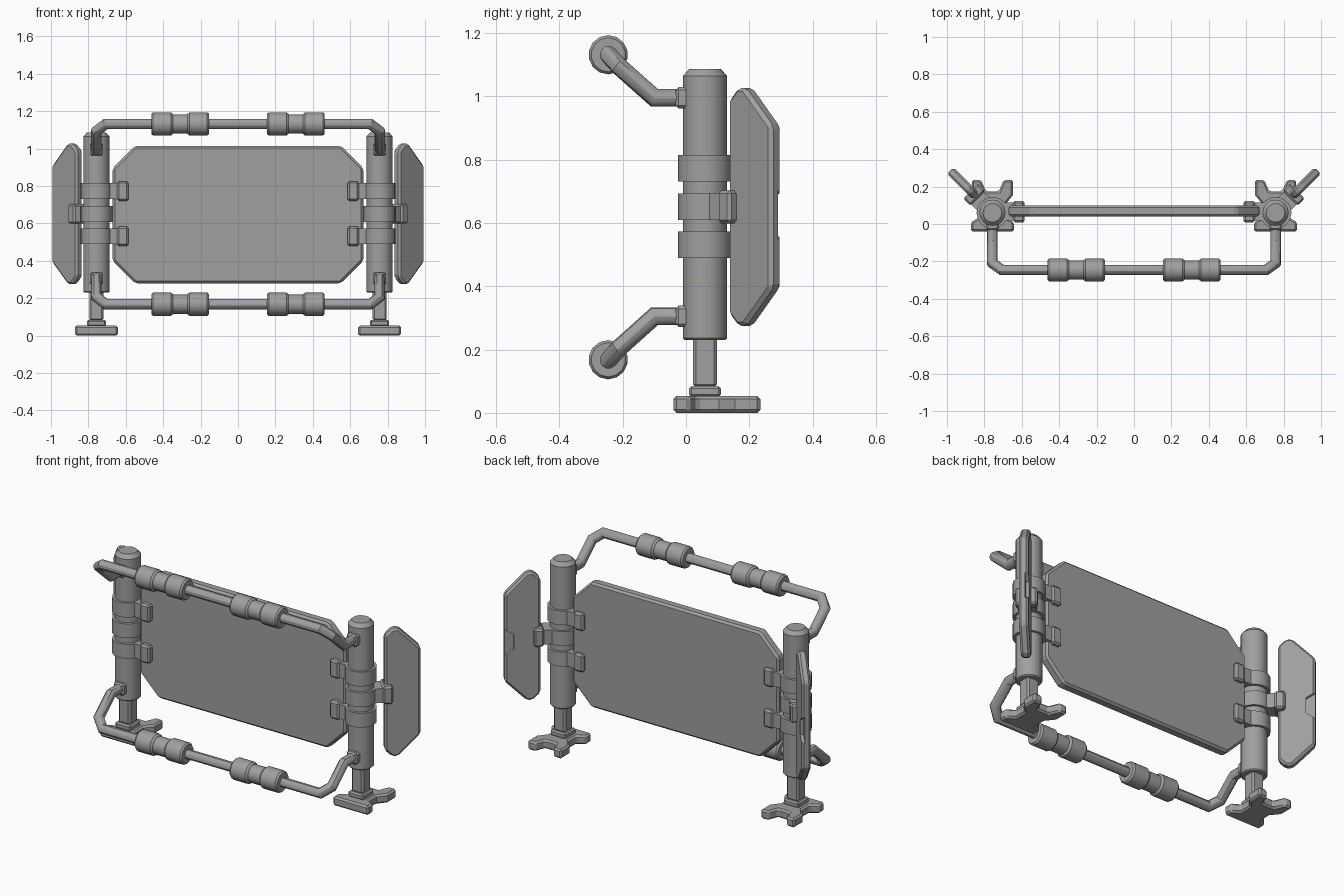
import bpy, bmesh, math
from mathutils import Matrix, Vector

if "Cube" in bpy.data.objects:
    bpy.data.objects.remove(bpy.data.objects["Cube"])

PX, PY = 0.757, 0.06          # post centre
grey = bpy.data.materials.new("steel grey")
grey.diffuse_color = (0.35, 0.35, 0.35, 1)
grey.use_nodes = True
grey.node_tree.nodes["Principled BSDF"].inputs["Base Color"].default_value = grey.diffuse_color


def finish(name, bm, bevel=0.0, matrix=None, smooth=False):
    if matrix:
        bm.transform(matrix)
    bmesh.ops.recalc_face_normals(bm, faces=bm.faces)
    if bevel:
        edges = [e for e in bm.edges if e.calc_face_angle(0) > math.radians(40)]
        bmesh.ops.bevel(bm, geom=edges, offset=bevel, segments=1, affect='EDGES', clamp_overlap=True)
    me = bpy.data.meshes.new(name)
    bm.to_mesh(me)
    bm.free()
    me.materials.append(grey)
    ob = bpy.data.objects.new(name, me)
    bpy.context.collection.objects.link(ob)
    if smooth:
        bpy.ops.object.select_all(action='DESELECT')
        ob.select_set(True)
        bpy.context.view_layer.objects.active = ob
        bpy.ops.object.shade_smooth_by_angle(angle=math.radians(30))
    return ob


def prism(name, pts, lo, hi, bevel=0.0, matrix=None):
    """Outline in local xy, extruded along local z."""
    bm = bmesh.new()
    f = bm.faces.new([bm.verts.new((x, y, lo)) for x, y in pts])
    r = bmesh.ops.extrude_face_region(bm, geom=[f])
    bmesh.ops.translate(bm, vec=(0, 0, hi - lo), verts=[v for v in r['geom'] if isinstance(v, bmesh.types.BMVert)])
    return finish(name, bm, bevel, matrix)


def box(name, lo, hi, bevel=0.0, matrix=None):
    pts = [(lo[0], lo[1]), (hi[0], lo[1]), (hi[0], hi[1]), (lo[0], hi[1])]
    return prism(name, pts, lo[2], hi[2], bevel, matrix)


def lathe(name, profile, matrix, sides=16):
    """Closed solid of (radius, height) rings."""
    bm = bmesh.new()
    rings = [[bm.verts.new((r * math.cos(2 * math.pi * i / sides), r * math.sin(2 * math.pi * i / sides), z))
              for i in range(sides)] for r, z in profile]
    for a, b in zip(rings, rings[1:]):
        for i in range(sides):
            j = (i + 1) % sides
            bm.faces.new((a[i], a[j], b[j], b[i]))
    bm.faces.new(rings[0][::-1])
    bm.faces.new(rings[-1])
    return finish(name, bm, 0, matrix, True)


def tube(name, path, radius, sides=12):
    """Mitred tube along a polyline."""
    pts = [Vector(p) for p in path]
    bm = bmesh.new()
    d = (pts[1] - pts[0]).normalized()
    u = Vector((1, 0, 0))
    v = d.cross(u)
    ring = [pts[0] + radius * (math.cos(2 * math.pi * i / sides) * u + math.sin(2 * math.pi * i / sides) * v)
            for i in range(sides)]
    rings = [[bm.verts.new(p) for p in ring]]
    for k in range(1, len(pts)):
        d = (pts[k] - pts[k - 1]).normalized()
        n = d if k == len(pts) - 1 else (d + (pts[k + 1] - pts[k]).normalized()).normalized()
        ring = [p + d * ((pts[k] - p).dot(n) / d.dot(n)) for p in ring]
        rings.append([bm.verts.new(p) for p in ring])
    for a, b in zip(rings, rings[1:]):
        for i in range(sides):
            j = (i + 1) % sides
            bm.faces.new((a[i], a[j], b[j], b[i]))
    bm.faces.new(rings[0][::-1])
    bm.faces.new(rings[-1])
    return finish(name, bm, 0, None, True)


def octagon(x0, x1, z0, z1, c, both=True):
    left = [(x0 + c, z1), (x0, z1 - c), (x0, z0 + c), (x0 + c, z0)] if both else \
        [(x0 + c / 3, z1), (x0, z1 - c / 3), (x0, z0 + c / 3), (x0 + c / 3, z0)]
    return left + [(x1 - c, z0), (x1, z0 + c), (x1, z1 - c), (x1 - c, z1)]


UPRIGHT = Matrix.Rotation(math.pi / 2, 4, 'X')     # local (x, y, z) -> (x, -z, y)

# Central shield panel
prism("main_panel", octagon(-0.67, 0.67, 0.28, 1.015, 0.12), -0.1, -0.04, 0.012, UPRIGHT)

for s, side in ((-1, "left"), (1, "right")):
    post = Matrix.Translation((s * PX, PY, 0))
    inward = post @ Matrix.Diagonal((-s, 1, 1, 1))
    outward = post @ Matrix.Diagonal((s, 1, 1, 1)) @ Matrix.Rotation(math.pi / 4, 4, 'Z')

    # Foot with splayed toes
    half = [(0.115, -0.1), (0.115, -0.05), (0.07, -0.025), (0.07, 0.045), (0.11, 0.095),
            (0.11, 0.175), (0.06, 0.175), (0.035, 0.115)]
    foot = half + [(-x, y) for x, y in reversed(half)]
    prism(side + "_foot", foot, 0, 0.054, 0.01, post)
    box(side + "_foot_collar", (-0.05, -0.05, 0.05), (0.05, 0.05, 0.085), 0.008, post)

    # Inner leg and outer post
    box(side + "_leg", (-0.038, -0.038, 0.08), (0.038, 0.038, 0.26), 0.01, post)
    lathe(side + "_post", [(0.064, 0.23), (0.07, 0.236), (0.07, 1.065), (0.05, 1.087)], post)

    # Clamps: two hold the panel, one holds the wing
    for name, z, h, m, reach, off in (("upper_clamp", 0.773, 0.042, inward, 0.172, 0.006),
                                      ("lower_clamp", 0.531, 0.042, inward, 0.172, 0.006),
                                      ("wing_clamp", 0.651, 0.042, outward, 0.165, 0)):
        lathe(f"{side}_{name}_ring", [(0.085, z - h), (0.085, z + h)], post)
        box(f"{side}_{name}_arm", (0.03, off - 0.048, z - h), (0.13, off + 0.048, z + h), 0, m)
        box(f"{side}_{name}_jaw", (0.11, off - 0.057, z - 0.052), (reach, off + 0.057, z + 0.052), 0.01, m)

    # Angled side wing with a shallow recess in the rear outer edge
    wing = prism(side + "_wing", octagon(0.125, 0.319, 0.275, 1.027, 0.12, False), -0.025, 0.025, 0.012,
                 outward @ UPRIGHT)
    notch = [(0.27, 0.58), (0.34, 0.535), (0.34, 0.715), (0.27, 0.67)]
    cutter = prism(side + "_wing_cutter", notch, -0.06, -0.008, 0, outward @ UPRIGHT)
    cutter.hide_render = True
    cutter.hide_viewport = True
    mod = wing.modifiers.new("recess", 'BOOLEAN')
    mod.operation = 'DIFFERENCE'
    mod.solver = 'EXACT'
    mod.object = cutter

    # Handrail sockets
    for name, z in (("upper", 0.996), ("lower", 0.305)):
        box(f"{side}_{name}_socket", (-0.034, -0.093, z - 0.034), (0.034, -0.04, z + 0.034), 0.01, post)

# Handrails with two grips each
for name, z0, z1 in (("upper", 0.996, 1.132), ("lower", 0.305, 0.168)):
    zm = z0 + (z1 - z0) * 0.72
    half = [(0, -0.005, z0), (0, -0.1, z0), (0, -0.21, zm), (0.05, -0.245, z1)]
    path = [(x - PX, y, z) for x, y, z in half] + [(PX - x, y, z) for x, y, z in reversed(half)]
    tube(name + "_rail", path, 0.028)
    big = [(0.054, 0), (0.062, 0.01), (0.062, 0.105), (0.054, 0.115)]
    profile = big + [(0.051, 0.116), (0.051, 0.193)] + [(r, 0.309 - z) for r, z in reversed(big)]
    for s, side in ((-1, "left"), (1, "right")):
        lathe(f"{name}_{side}_grip", profile,
              Matrix.Translation((s * 0.309 - 0.1545, -0.246, z1)) @ Matrix.Rotation(math.pi / 2, 4, 'Y'), 14)
